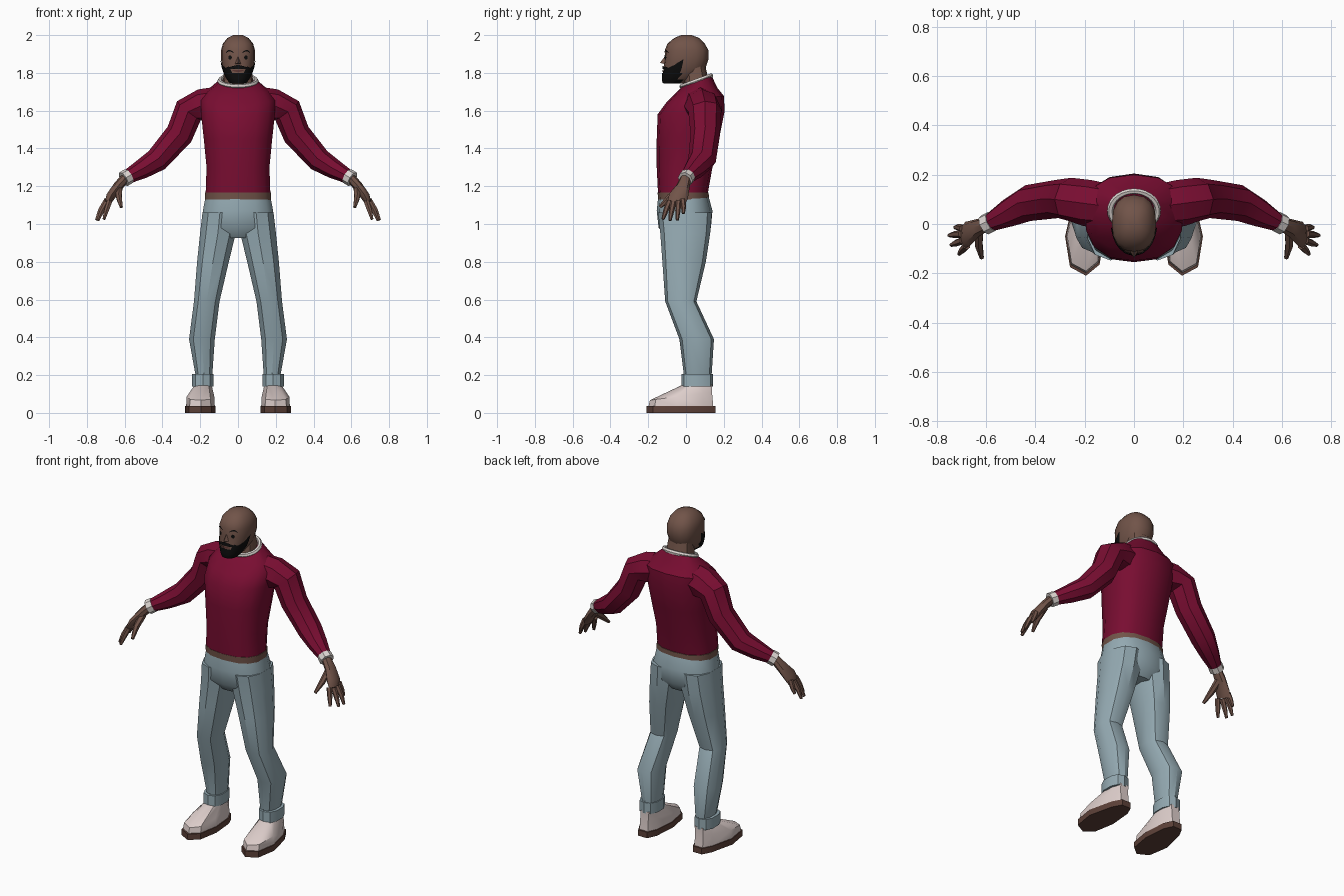
import bpy, math
from mathutils import Vector

if "Cube" in bpy.data.objects:
    bpy.data.objects.remove(bpy.data.objects["Cube"])


def material(name, r, g, b):
    m = bpy.data.materials.new(name)
    m.diffuse_color = (r, g, b, 1)
    m.use_nodes = True
    m.node_tree.nodes["Principled BSDF"].inputs["Base Color"].default_value = m.diffuse_color
    return m


RED = material("burgundy knit", 0.19, 0.004, 0.031)
SKIN = material("brown skin", 0.165, 0.088, 0.066)
DENIM = material("pale denim", 0.30, 0.405, 0.45)
WHITE = material("off white trim", 0.72, 0.67, 0.64)
SHOE = material("pale pink leather", 0.73, 0.62, 0.60)
SOLE = material("brown sole", 0.11, 0.053, 0.04)
BLACK = material("black hair", 0.004, 0.004, 0.004)
LIP = material("dark lips", 0.10, 0.035, 0.03)


def build(name, verts, faces, mat, mirror=False, angle=35):
    me = bpy.data.meshes.new(name)
    me.from_pydata([tuple(v) for v in verts], [], faces)
    me.materials.append(mat)
    ob = bpy.data.objects.new(name, me)
    bpy.context.collection.objects.link(ob)
    bpy.ops.object.select_all(action='DESELECT')
    ob.select_set(True)
    bpy.context.view_layer.objects.active = ob
    bpy.ops.object.mode_set(mode='EDIT')
    bpy.ops.mesh.select_all(action='SELECT')
    bpy.ops.mesh.normals_make_consistent(inside=False)
    bpy.ops.object.mode_set(mode='OBJECT')
    bpy.ops.object.shade_smooth_by_angle(angle=math.radians(angle))
    if mirror:
        ob.modifiers.new("mirror", 'MIRROR').use_mirror_merge = False
    return ob


def skin_rings(name, rings, mat, mirror=False, angle=35):
    n = len(rings[0])
    verts = [v for r in rings for v in r]
    faces = [(k * n + i, k * n + (i + 1) % n, (k + 1) * n + (i + 1) % n, (k + 1) * n + i)
             for k in range(len(rings) - 1) for i in range(n)]
    faces += [tuple(range(n)), tuple(range(len(verts) - n, len(verts)))]
    return build(name, verts, faces, mat, mirror, angle)


def sec_pt(sec, a, e=2.4, off=0.0):
    """Point on a level section (z, x0, x1, y front, y back, slope); a = 0 is the front."""
    z, x0, x1, yf, yb, slope = sec
    s, c = math.sin(a), math.cos(a)
    px = math.copysign(abs(s) ** (2 / e), s) * ((x1 - x0) / 2 + off)
    py = -math.copysign(abs(c) ** (2 / e), c) * ((yb - yf) / 2 + off)
    return Vector(((x0 + x1) / 2 + px, (yf + yb) / 2 + py, z + slope * py))


def loft(name, secs, mat, n=12, e=2.4, mirror=False, angle=35):
    rings = [[sec_pt(s, 2 * math.pi * i / n, e) for i in range(n)] for s in secs]
    return skin_rings(name, rings, mat, mirror, angle)


def sym(z, hw, yf, yb, slope=0):
    return (z, -hw, hw, yf, yb, slope)


def tube(name, path, mat, n=8, angle=35):
    """Mirrored tube along (centre, half width along y, half height across) stations."""
    pts = [Vector(p[0]) for p in path]
    rings = []
    for k, (c, ry, rv) in enumerate(path):
        t = (pts[min(k + 1, len(pts) - 1)] - pts[max(k - 1, 0)]).normalized()
        u = Vector((0, 1, 0))
        u = (u - t * u.dot(t)).normalized()
        v = t.cross(u)
        rings.append([pts[k] + u * ry * math.cos(2 * math.pi * i / n)
                      + v * rv * math.sin(2 * math.pi * i / n) for i in range(n)])
    return skin_rings(name, rings, mat, True, angle)


# Sweater body, waist strip and collar
loft("sweater_body", [sym(1.16, .175, -.148, .115), sym(1.30, .17, -.155, .14),
                      sym(1.45, .185, -.155, .175), sym(1.59, .20, -.15, .205, .05),
                      sym(1.66, .20, -.105, .20, .12), sym(1.705, .165, -.06, .165, .15),
                      sym(1.755, .10, -.025, .135, .4)], RED, n=14)
loft("waist_strip", [sym(1.12, .178, -.148, .122), sym(1.168, .178, -.15, .12)], SKIN, n=14)
bpy.ops.mesh.primitive_torus_add(major_segments=28, minor_segments=6, major_radius=.096,
                                 minor_radius=.013, location=(0, .055, 1.757),
                                 rotation=(math.radians(20), 0, 0))
collar = bpy.context.object
collar.name = "collar"
collar.scale.y = .87
collar.data.materials.append(WHITE)

# Sleeves and wrist cuffs
tube("sleeve", [((.12, .075, 1.635), .09, .09), ((.19, .085, 1.625), .095, .09),
                ((.26, .10, 1.60), .088, .08), ((.31, .102, 1.475), .078, .074),
                ((.43, .085, 1.338), .074, .064), ((.51, .045, 1.29), .058, .052),
                ((.597, 0, 1.243), .034, .035)], RED)
tube("wrist_cuff", [((.578, .010, 1.254), .042, .042),
                    ((.606, -.004, 1.237), .042, .042)], WHITE)

# Hands: palm, four fingers and a thumb
tube("palm", [((.595, 0, 1.245), .028, .026), ((.635, -.015, 1.20), .036, .026),
              ((.675, -.04, 1.145), .052, .024), ((.69, -.053, 1.11), .046, .016)], SKIN, n=8)
FINGERS = [((.695, -.018, 1.13), (.712, -.013, 1.09), (.727, -.014, 1.055)),
           ((.70, -.04, 1.12), (.73, -.043, 1.07), (.75, -.046, 1.02)),
           ((.695, -.067, 1.115), (.722, -.077, 1.065), (.742, -.085, 1.018)),
           ((.68, -.088, 1.12), (.697, -.107, 1.07), (.71, -.122, 1.025))]
for k, (a, b, c) in enumerate(FINGERS):
    tube(f"finger_{k + 1}", [(a, .016, .016), (b, .014, .014), (c, .008, .008)], SKIN, n=6)
tube("thumb", [((.63, -.02, 1.19), .022, .02), ((.63, -.085, 1.14), .019, .017),
               ((.618, -.138, 1.09), .009, .009)], SKIN, n=6)

# Trousers: hips, legs and turned-up cuffs
loft("trouser_hips", [sym(1.145, .175, -.147, .12), sym(1.07, .19, -.155, .14),
                      sym(.98, .20, -.145, .132), sym(.925, .13, -.10, .09)], DENIM, n=14)
loft("trouser_leg", [(1.06, .0, .192, -.148, .137, 0), (.95, .008, .205, -.136, .128, 0),
                     (.80, .045, .22, -.125, .105, 0), (.59, .095, .236, -.11, .055, 0),
                     (.39, .12, .262, -.035, .148, 0), (.19, .135, .225, -.01, .135, 0)],
     DENIM, n=10, mirror=True)
loft("trouser_cuff", [(.14, .128, .245, -.025, .142, 0), (.205, .128, .245, -.025, .142, 0)],
     DENIM, n=10, mirror=True)

# Shoes: sole outline, then an upper rising to the ankle
OUT = [(.13, .10), (.155, .155), (.215, .155), (.245, .10), (.28, -.05),
       (.26, -.175), (.195, -.21), (.14, -.165), (.118, -.04)]


def inset(f):
    return [(.195 + (x - .195) * f, -.02 + (y + .02) * f) for x, y in OUT]


skin_rings("shoe_sole", [[(x, y, z) for x, y in OUT] for z in (0, .036)], SOLE, True, 30)
ankle = [(.14, .09), (.155, .138), (.21, .138), (.225, .09), (.228, .03),
         (.215, 0), (.185, -.015), (.155, 0), (.14, .03)]
skin_rings("shoe_upper", [[(x, y, .034) for x, y in inset(.94)],
                          [(x, y, .066 + (y + .2) * .13) for x, y in inset(.90)],
                          [(x, y, .15) for x, y in ankle]], SHOE, True, 40)

# Head and neck; the underside of the jaw is black
HEAD = [sym(1.745, .04, -.12, 0), sym(1.765, .056, -.124, .03), sym(1.80, .073, -.122, .09),
        sym(1.83, .083, -.118, .105), sym(1.87, .09, -.113, .118), sym(1.92, .09, -.112, .118),
        sym(1.955, .08, -.098, .10), sym(1.985, .056, -.062, .07), sym(2.0, .025, -.025, .03)]
head = loft("head", HEAD, SKIN, n=16, angle=50)
head.data.materials.append(BLACK)
for p in head.data.polygons:
    if p.center.z < 1.80 and p.center.y < -.02:
        p.material_index = 1
loft("neck", [sym(1.71, .085, -.015, .13), sym(1.78, .077, -.01, .115),
              sym(1.85, .07, -.01, .10)], SKIN)


def lerp_table(table, z):
    for p, q in zip(table, table[1:]):
        if z <= q[0]:
            f = (z - p[0]) / (q[0] - p[0])
            return [a + (b - a) * f for a, b in zip(p, q)]
    return list(table[-1])


def patch(name, a0, a1, lo, hi, mat, off=.004, mirror=False, cols=16, rows=4):
    """Thin plate lying on the head, between heights lo and hi over an angle range."""
    verts = []
    for i in range(cols + 1):
        t = i / cols
        a = a0 + (a1 - a0) * t
        for j in range(rows + 1):
            z = lo(t) + (hi(t) - lo(t)) * j / rows
            verts.append(sec_pt(lerp_table(HEAD, z), math.radians(a), off=off))
    m = rows + 1
    faces = [(i * m + j, (i + 1) * m + j, (i + 1) * m + j + 1, i * m + j + 1)
             for i in range(cols) for j in range(rows)]
    build(name, verts, faces, mat, mirror, 50)


# Beard, moustache and lips
BEARD_TOP = [(0, 1.80), (20, 1.80), (28, 1.836), (45, 1.826), (65, 1.842), (85, 1.872)]
patch("beard", -85, 85, lambda t: 1.746, lambda t: lerp_table(BEARD_TOP, abs(t - .5) * 170)[1],
      BLACK, cols=34, rows=6)
patch("moustache", -29, 29, lambda t: 1.820, lambda t: 1.842 - .012 * abs(2 * t - 1), BLACK, .006)
patch("lips", -17, 17, lambda t: 1.803 + .008 * abs(2 * t - 1), lambda t: 1.816, LIP, .005)


# Eyes and eyebrows
def bulge(t):
    return .011 * math.sqrt(max(0, 1 - (2 * t - 1) ** 2)) + .0003


patch("eye", 16, 29, lambda t: 1.882 - bulge(t), lambda t: 1.882 + bulge(t), BLACK,
      mirror=True, cols=10)
patch("eyebrow", 11, 39, lambda t: 1.904 + .010 * math.sin(math.pi * t),
      lambda t: 1.909 + .013 * math.sin(math.pi * t), BLACK, mirror=True, cols=8)

# Nose wedge
build("nose", [(0, -.110, 1.89), (-.019, -.108, 1.846), (.019, -.108, 1.846), (0, -.138, 1.853)],
      [(0, 1, 3), (0, 3, 2), (1, 2, 3), (0, 2, 1)], SKIN, angle=20)
